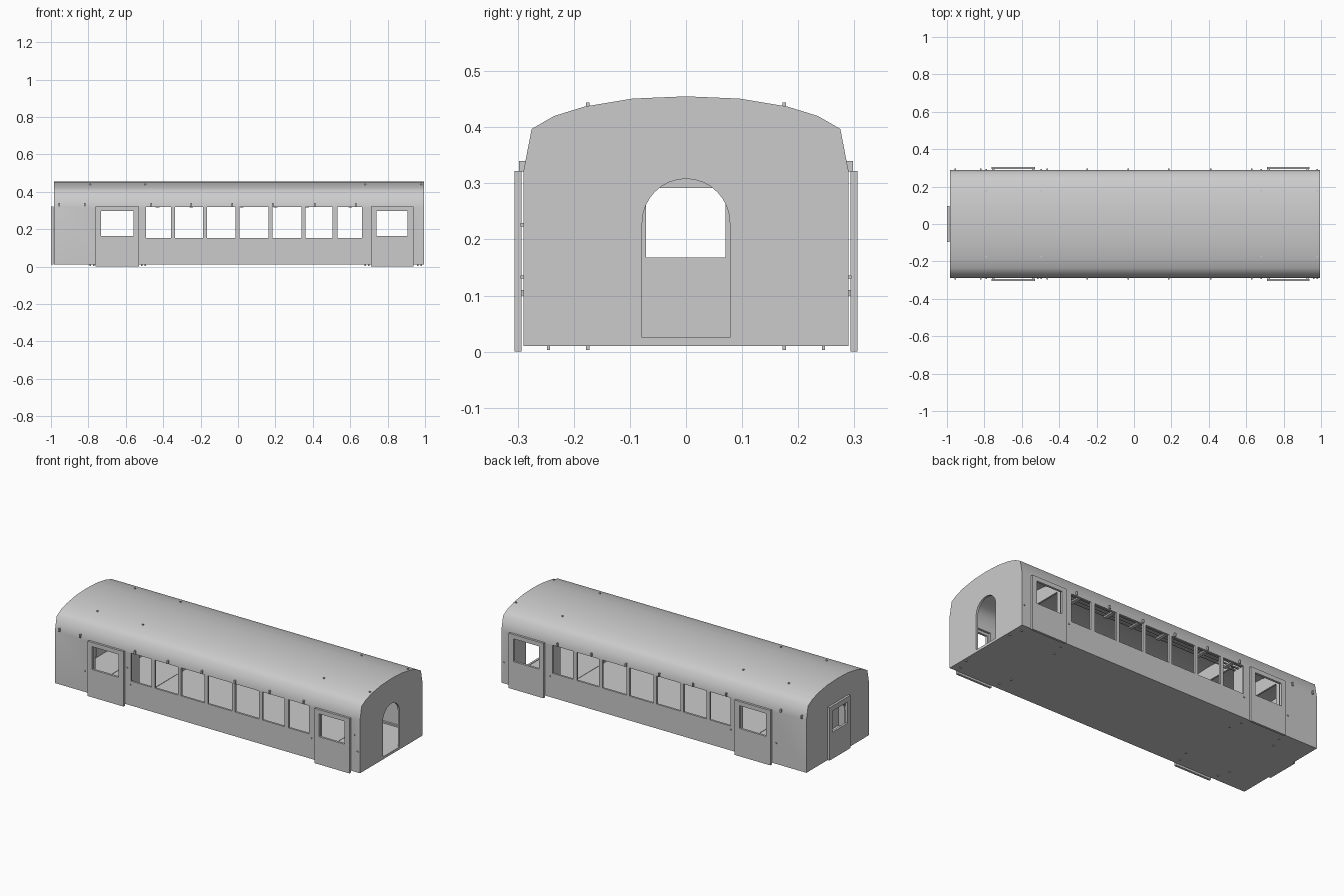
import bpy
import bmesh
import math
from mathutils import Matrix

old = bpy.data.objects.get("Cube")
if old:
    bpy.data.objects.remove(old, do_unlink=True)

# One plain grey for the whole carriage
grey = bpy.data.materials.new("plain grey")
grey.use_nodes = True
GREY = (0.6, 0.6, 0.6, 1)
grey.diffuse_color = GREY
grey.node_tree.nodes["Principled BSDF"].inputs["Base Color"].default_value = GREY


def finish(name, bm):
    bmesh.ops.recalc_face_normals(bm, faces=bm.faces)
    mesh = bpy.data.meshes.new(name)
    bm.to_mesh(mesh)
    bm.free()
    obj = bpy.data.objects.new(name, mesh)
    bpy.context.collection.objects.link(obj)
    mesh.materials.append(grey)
    return obj


def add_box(bm, x, y, z):
    """Add a box given as (low, high) pairs."""
    spans = (x, y, z)
    centre = [(a + b) / 2 for a, b in spans]
    size = [abs(b - a) for a, b in spans]
    bmesh.ops.create_cube(bm, size=1, matrix=Matrix.Translation(centre) @ Matrix.Diagonal(size + [1]))


def boxes(name, spans):
    bm = bmesh.new()
    for s in spans:
        add_box(bm, *s)
    return finish(name, bm)


def prism(name, outline, x0, x1):
    """Extrude a (y, z) outline along x."""
    bm = bmesh.new()
    face = bm.faces.new([bm.verts.new((x0, y, z)) for y, z in outline])
    ext = bmesh.ops.extrude_face_region(bm, geom=[face])
    moved = [v for v in ext["geom"] if isinstance(v, bmesh.types.BMVert)]
    bmesh.ops.translate(bm, verts=moved, vec=(x1 - x0, 0, 0))
    return finish(name, bm)


def cut(target, cutter):
    mod = target.modifiers.new("cut", 'BOOLEAN')
    mod.operation, mod.solver, mod.object = 'DIFFERENCE', 'EXACT', cutter
    bpy.context.view_layer.objects.active = target
    bpy.ops.object.modifier_apply(modifier=mod.name)
    bpy.data.objects.remove(cutter, do_unlink=True)


def section(inset=0.0):
    """Carriage cross-section: straight sides, curved roof."""
    half = [(0.29, 0.01), (0.29, 0.32), (0.275, 0.397), (0.235, 0.42), (0.18, 0.437), (0.095, 0.451)]
    right = [(y - inset, z + (inset if z < 0.1 else -inset * (z > 0.35))) for y, z in half]
    return right + [(0, 0.455 - inset)] + [(-y, z) for y, z in reversed(right)]


BACK, FRONT = -0.985, 0.995
WALL = 0.012
windows = [(-0.492, -0.358), (-0.337, -0.187), (-0.166, -0.013), (0.008, 0.163),
           (0.184, 0.34), (0.361, 0.505), (0.532, 0.663)]
doors = [(-0.762, -0.529), (0.711, 0.938)]

# Hollow body shell
body = prism("body_shell", section(), BACK, FRONT)
cut(body, prism("hollow", section(WALL), BACK + WALL, FRONT - WALL))

# Side windows and doorways, cut through both walls
for x0, x1 in windows:
    cut(body, boxes("window_cutter", [((x0, x1), (-1, 1), (0.153, 0.318))]))
for x0, x1 in doors:
    cut(body, boxes("doorway_cutter", [((x0 + 0.02, x1 - 0.02), (-1, 1), (0.03, 0.31))]))

# Arched doorway in both end walls
arch = [(-0.078, 0.025), (0.078, 0.025)]
arch += [(0.078 * math.cos(a), 0.23 + 0.078 * math.sin(a))
         for a in [math.pi * i / 16 for i in range(17)]]
cut(body, prism("arch_cutter", arch, -1.1, 1.1))

bpy.ops.object.select_all(action='DESELECT')
body.select_set(True)
bpy.context.view_layer.objects.active = body
bpy.ops.object.shade_smooth_by_angle(angle=math.radians(55))

# Outer side doors, each with a window
for side, label in ((-1, "front"), (1, "back")):
    for i, (x0, x1) in enumerate(doors):
        y = (side * 0.293, side * 0.306)
        door = boxes(f"{label}_door_{i + 1}", [((x0, x1), y, (0, 0.322))])
        cut(door, boxes("pane_cutter", [((x0 + 0.029, x1 - 0.031), (-1, 1), (0.163, 0.297))]))
        # Mounting blocks joining the door to the wall
        boxes(f"{label}_door_mount_{i + 1}",
              [((x, x + 0.012), (side * 0.285, side * 0.294), (0.1, 0.11)) for x in (x0 + 0.004, x1 - 0.016)])

# End door with window
end_door = boxes("end_door", [((-1, BACK - 0.002), (-0.097, 0.097), (0.012, 0.322))])
cut(end_door, boxes("pane_cutter", [((-2, 0), (-0.071, 0.07), (0.168, 0.292))]))

# Inner partitions, open in the middle
frames = (-0.79, -0.505, 0.68)
for i, x in enumerate(frames):
    part = prism(f"partition_{i + 1}", section(WALL - 0.001), x - 0.005, x + 0.005)
    cut(part, boxes("opening_cutter", [((-2, 2), (-0.2, 0.2), (0.024, 0.36))]))

# Luggage racks above the windows
for side, label in ((-1, "front"), (1, "back")):
    rails = [((-0.5, 0.675), (side * y, side * (y + 0.008)), (0.324, 0.33)) for y in (0.21, 0.235, 0.26)]
    brackets = [((x - 0.01, x + 0.01), (side * 0.21, side * 0.279), (0.316, 0.325))
                for x in (-0.43, -0.25, 0.02, 0.2, 0.37, 0.6)]
    boxes(f"{label}_luggage_rack", rails + brackets)

# Hooks and small tenon pegs on the outside
hooks, pegs = [], []
for side in (-1, 1):
    for x in (-0.955, -0.82, -0.465, -0.25, -0.03, 0.185, 0.41, 0.63):
        hooks.append(((x - 0.004, x + 0.004), (side * 0.283, side * 0.298), (0.321, 0.34)))
    for x in (-0.79, -0.495, 0.68, 0.98):
        px = (x - 0.004, x + 0.004)
        pegs.append((px, (side * 0.172, side * 0.178), (0.43, 0.444)))
        pegs.append((px, (side * 0.172, side * 0.178), (0.003, 0.012)))
        pegs.append((px, (side * 0.285, side * 0.295), (0.13, 0.136)))
    for x in (-0.77, -0.515, 0.7, 0.96):
        pegs.append(((x - 0.004, x + 0.004), (side * 0.242, side * 0.248), (0.003, 0.012)))
for x in (-0.515, 0.96):
    pegs.append(((x - 0.004, x + 0.004), (-0.295, -0.285), (0.223, 0.229)))
boxes("hooks", hooks)
boxes("pegs", pegs)
